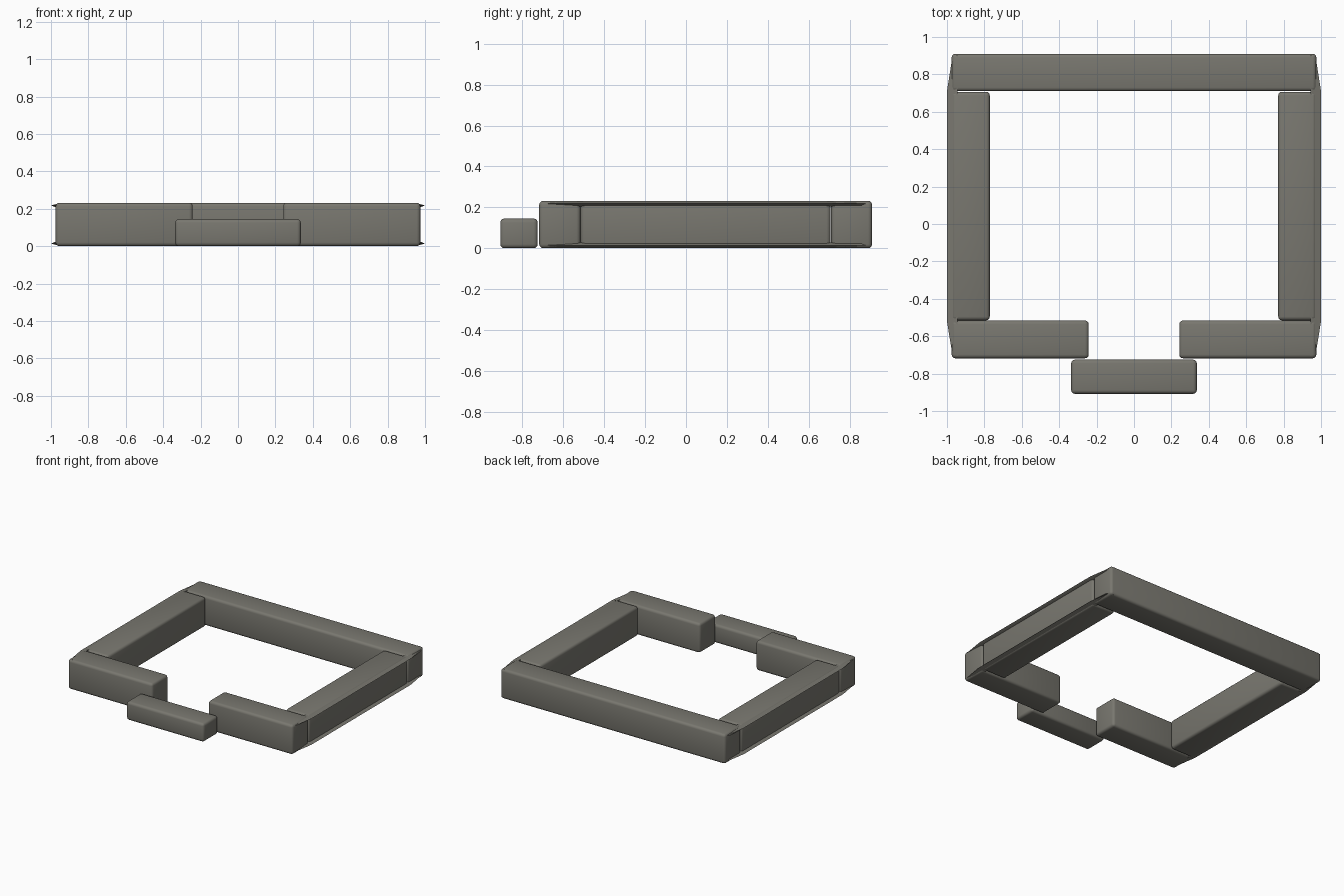
import bpy
import bmesh
import math

cube = bpy.data.objects.get("Cube")
if cube:
    bpy.data.objects.remove(cube, do_unlink=True)

stone = bpy.data.materials.new("grey_stone")
stone.use_nodes = True
COLOUR = (0.19, 0.185, 0.16, 1)
stone.diffuse_color = COLOUR
shader = stone.node_tree.nodes["Principled BSDF"]
shader.inputs["Base Color"].default_value = COLOUR
shader.inputs["Roughness"].default_value = 0.8

HEIGHT = 0.232
OUTER = 0.975


def finish(bm, name):
    """Turn a bmesh into a smooth shaded stone object."""
    bmesh.ops.recalc_face_normals(bm, faces=bm.faces)
    mesh = bpy.data.meshes.new(name)
    bm.to_mesh(mesh)
    bm.free()
    mesh.materials.append(stone)
    obj = bpy.data.objects.new(name, mesh)
    bpy.context.collection.objects.link(obj)
    bpy.ops.object.select_all(action="DESELECT")
    obj.select_set(True)
    bpy.context.view_layer.objects.active = obj
    bpy.ops.object.shade_smooth_by_angle(angle=math.radians(40))
    return obj


def block(name, x, y, top):
    """Rounded block standing on the ground between the given limits."""
    bm = bmesh.new()
    bmesh.ops.create_cube(bm, size=1)
    for v in bm.verts:
        v.co = (x[v.co.x > 0], y[v.co.y > 0], top if v.co.z > 0 else 0)
    bmesh.ops.bevel(bm, geom=bm.edges[:], offset=0.02, segments=3,
                    profile=0.5, affect="EDGES")
    return finish(bm, name)


def lip(name, side, upper):
    """Thin flared rim along a wall's outer edge, fading out at the corners."""
    bm = bmesh.new()
    rings = []
    for y, flare in ((-0.705, 0), (-0.52, 1), (0.71, 1), (0.9, 0)):
        tip = OUTER - 0.005 + 0.03 * flare
        section = ((0.945, HEIGHT), (tip, 0.218), (0.968, 0.205), (0.945, 0.205))
        rings.append([bm.verts.new((side * px, y, pz if upper else HEIGHT - pz))
                      for px, pz in section])
    for a, b in zip(rings, rings[1:]):
        for i in range(len(a)):
            j = (i + 1) % len(a)
            bm.faces.new((a[i], a[j], b[j], b[i]))
    bm.faces.new(rings[0])
    bm.faces.new(rings[-1])
    return finish(bm, name)


# Back wall and the low entrance step
block("back_wall", (-OUTER, OUTER), (0.71, 0.91), HEIGHT)
block("entrance_step", (-0.336, 0.336), (-0.908, -0.725), 0.145)

# Side walls, front walls and flared rims, mirrored left and right
for side, label in ((1, "left"), (-1, "right")):
    def span(a, b):
        return tuple(sorted((side * a, side * b)))

    block(label + "_side_wall", span(0.771, OUTER), (-0.515, 0.707), HEIGHT)
    block(label + "_front_wall", span(0.242, OUTER), (-0.718, -0.516), HEIGHT)
    lip(label + "_upper_rim", side, True)
    lip(label + "_lower_rim", side, False)
